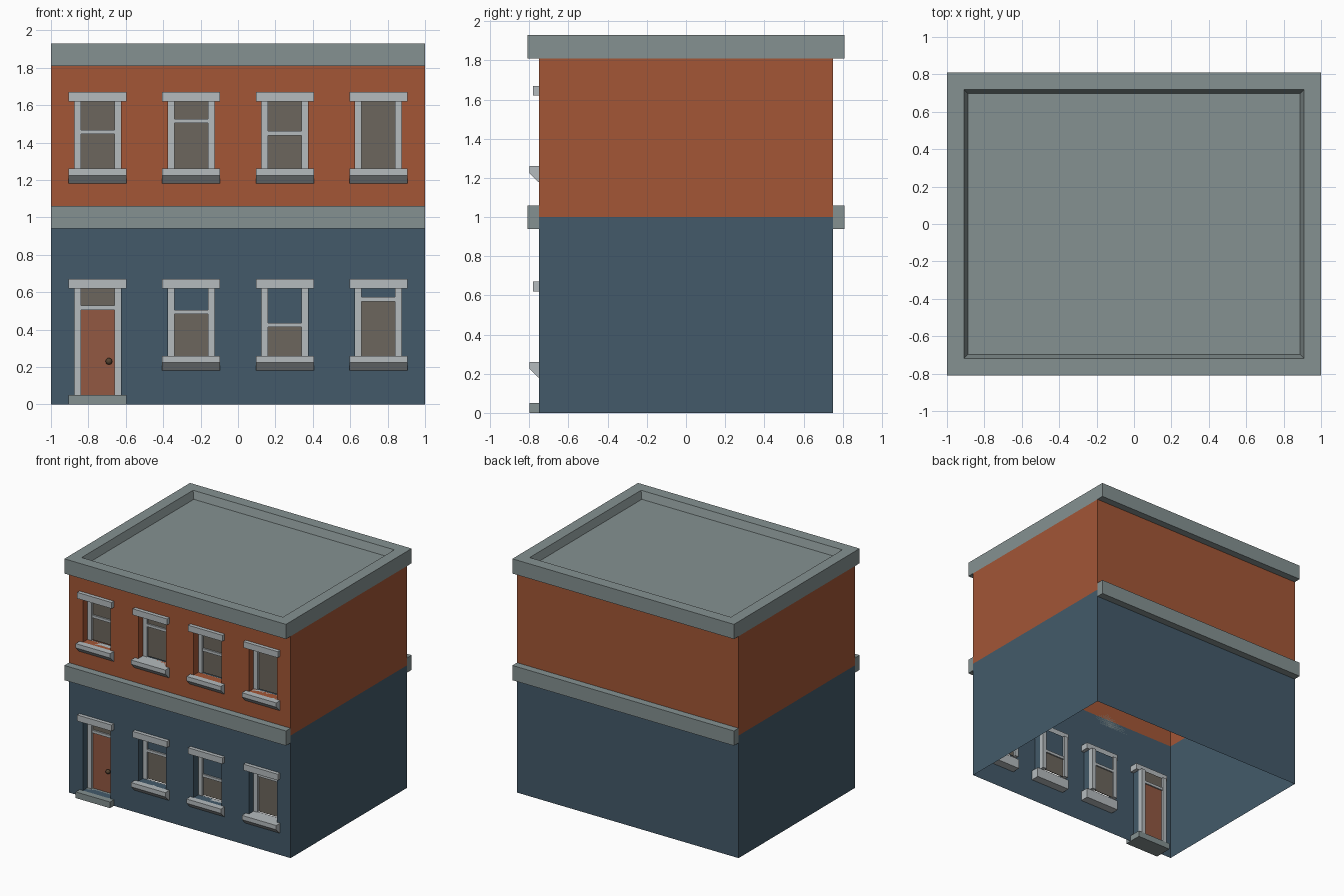
import bpy, bmesh
from mathutils import Vector, Matrix

if "Cube" in bpy.data.objects:
    bpy.data.objects.remove(bpy.data.objects["Cube"])


def mat(name, rgb):
    lin = [((c / 255 + 0.055) / 1.055) ** 2.4 for c in rgb]
    m = bpy.data.materials.new(name)
    m.diffuse_color = (*lin, 1)
    m.use_nodes = True
    m.node_tree.nodes["Principled BSDF"].inputs["Base Color"].default_value = m.diffuse_color
    return m


BLUE = mat("blue_paint", (67, 90, 106))
BRICK = mat("orange_brick", (163, 86, 54))
STONE = mat("grey_stone", (133, 145, 145))
TRIM = mat("pale_trim", (181, 187, 190))
GLASS = mat("brown_glass", (108, 102, 93))
DOOR = mat("door_wood", (146, 88, 66))
KNOB = mat("dark_bronze", (84, 66, 48))


def finish(bm, name, material):
    me = bpy.data.meshes.new(name)
    bm.to_mesh(me)
    bm.free()
    me.materials.append(material)
    ob = bpy.data.objects.new(name, me)
    bpy.context.collection.objects.link(ob)
    return ob


def add_box(bm, x0, x1, y0, y1, z0, z1):
    m = Matrix.Translation(((x0 + x1) / 2, (y0 + y1) / 2, (z0 + z1) / 2)) @ \
        Matrix.Diagonal((x1 - x0, y1 - y0, z1 - z0, 1))
    return bmesh.ops.create_cube(bm, size=1, matrix=m)["verts"]


def box(name, material, *b):
    bm = bmesh.new()
    add_box(bm, *b)
    return finish(bm, name, material)


def quad(bm, pts, facing):
    f = bm.faces.new([bm.verts.new(p) for p in pts])
    f.normal_update()
    if f.normal.dot(Vector(facing)) < 0:
        f.normal_flip()


FRONT, REVEAL = -0.75, -0.69
CENTRES = (-0.75, -0.25, 0.25, 0.75)
HW = 0.125  # half width of an opening


def storey(name, material, z0, z1, holes):
    """Open shell of four walls, with recessed openings in the front."""
    bm = bmesh.new()
    quad(bm, [(-1, .75, z0), (1, .75, z0), (1, .75, z1), (-1, .75, z1)], (0, 1, 0))
    for x in (-1, 1):
        quad(bm, [(x, -.75, z0), (x, .75, z0), (x, .75, z1), (x, -.75, z1)], (x, 0, 0))

    def panel(xa, xb, za, zb):
        quad(bm, [(xa, FRONT, za), (xb, FRONT, za), (xb, FRONT, zb), (xa, FRONT, zb)], (0, -1, 0))
    left = -1
    for cx, za, zb in holes:
        a, b = cx - HW, cx + HW
        panel(left, a, z0, z1)
        panel(a, b, z0, za)
        panel(a, b, zb, z1)
        left = b
        for x, d in ((a, 1), (b, -1)):
            quad(bm, [(x, FRONT, za), (x, REVEAL, za), (x, REVEAL, zb), (x, FRONT, zb)], (d, 0, 0))
        for z, d in ((za, 1), (zb, -1)):
            quad(bm, [(a, FRONT, z), (b, FRONT, z), (b, REVEAL, z), (a, REVEAL, z)], (0, 0, d))
    panel(left, 1, z0, z1)
    bmesh.ops.remove_doubles(bm, verts=bm.verts, dist=1e-5)
    finish(bm, name, material)


storey("lower_walls", BLUE, 0, 1,
       [(x, 0.05 if x < -0.5 else 0.26, 0.62) for x in CENTRES])
storey("upper_walls", BRICK, 1, 1.81, [(x, 1.26, 1.62) for x in CENTRES])

# stone bands between the storeys, front and back
box("front_band", STONE, -1, 1, -0.81, -0.75, 0.94, 1.06)
box("back_band", STONE, -1, 1, 0.75, 0.81, 0.94, 1.06)

# roof slab with a sunken, slope-sided top
bm = bmesh.new()
add_box(bm, -1, 1, -0.81, 0.81, 1.81, 1.93)
bm.normal_update()
top = [f for f in bm.faces if f.normal.z > 0.9]
bmesh.ops.inset_region(bm, faces=top, thickness=0.13)
bmesh.ops.inset_region(bm, faces=top, thickness=0.03, depth=-0.06)
finish(bm, "roof", STONE)


def frame(name, cx, za, zb, bar):
    """Jambs, lintel and optional sash bar of one opening."""
    bm = bmesh.new()
    for s in (-1, 1):
        xs = sorted((cx + s * HW, cx + s * 0.09))
        add_box(bm, *xs, REVEAL, -0.65, za, zb)
    add_box(bm, cx - 0.155, cx + 0.155, -0.78, REVEAL + 0.01, zb, zb + 0.05)
    if bar:
        add_box(bm, cx - 0.09, cx + 0.09, -0.685, -0.655, bar - 0.011, bar + 0.011)
    finish(bm, name + "_frame", TRIM)


def sill(name, cx, z):
    """Sill with a chamfered lower front edge."""
    prof = [(-0.68, z), (-0.80, z), (-0.80, z - 0.035), (-0.755, z - 0.08), (-0.68, z - 0.08)]
    bm = bmesh.new()
    f = bm.faces.new([bm.verts.new((cx - 0.155, y, zz)) for y, zz in prof])
    ext = bmesh.ops.extrude_face_region(bm, geom=[f])["geom"]
    bmesh.ops.translate(bm, vec=(0.31, 0, 0),
                        verts=[v for v in ext if isinstance(v, bmesh.types.BMVert)])
    bmesh.ops.recalc_face_normals(bm, faces=bm.faces)
    finish(bm, name + "_sill", TRIM)


def pane(name, material, cx, za, zb):
    box(name, material, cx - 0.09, cx + 0.09, -0.672, -0.666, za, zb)


# windows: (centre index, floor height, sash bar height)
for i, base, bar in ((0, 1, 1.456), (1, 1, 1.516), (2, 1, 1.45), (3, 1, None),
                     (1, 0, 0.493), (2, 0, 0.424), (3, 0, 0.562)):
    cx = CENTRES[i]
    n = ("upper" if base else "lower") + "_window_%d" % (i + 1)
    za, zb = base + 0.26, base + 0.62
    frame(n, cx, za, zb, bar)
    sill(n, cx, za)
    if base:
        pane(n + "_glass", GLASS, cx, za, zb)
    else:
        pane(n + "_glass", GLASS, cx, za, bar)
        pane(n + "_blind", BLUE, cx, bar, zb)

# door with fanlight, step and knob
frame("door", -0.75, 0.05, 0.62, 0.517)
pane("door_fanlight", GLASS, -0.75, 0.517, 0.62)
pane("door_leaf", DOOR, -0.75, 0.05, 0.517)
box("door_step", STONE, -0.905, -0.595, -0.80, -0.65, 0, 0.05)
bm = bmesh.new()
bmesh.ops.create_uvsphere(bm, u_segments=12, v_segments=8, radius=0.018,
                          matrix=Matrix.Translation((-0.69, -0.69, 0.23)))
for f in bm.faces:
    f.smooth = True
finish(bm, "door_knob", KNOB)
